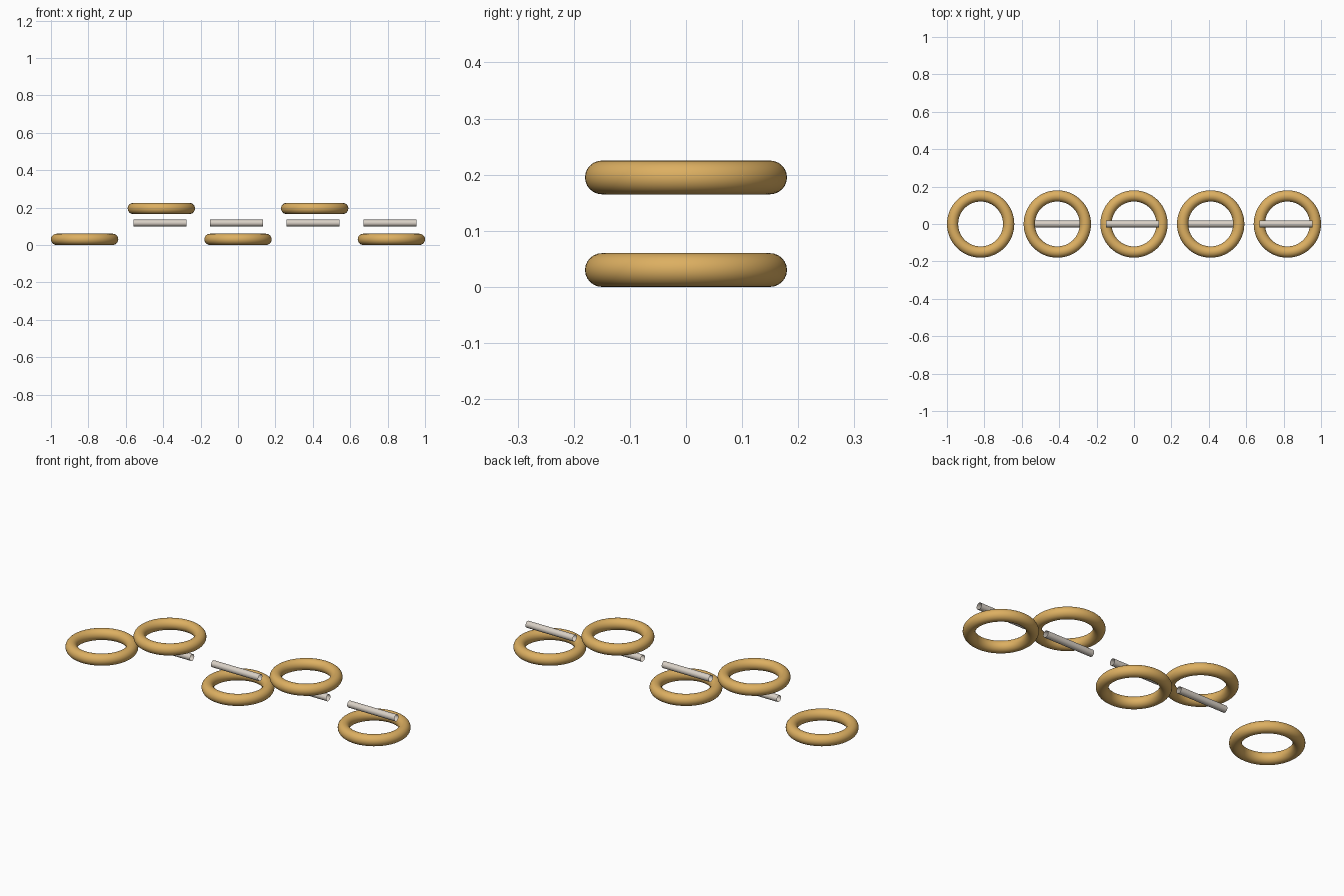
import bpy
from math import pi

cube = bpy.data.objects.get("Cube")
if cube:
    bpy.data.objects.remove(cube, do_unlink=True)


def make_material(name, rgb):
    mat = bpy.data.materials.new(name)
    mat.use_nodes = True
    color = (*rgb, 1)
    mat.diffuse_color = color
    mat.node_tree.nodes["Principled BSDF"].inputs["Base Color"].default_value = color
    return mat


def finish(name, mat):
    obj = bpy.context.object
    obj.name = name
    obj.data.materials.append(mat)
    bpy.ops.object.shade_smooth_by_angle()


gold = make_material("warm gold", (0.72, 0.43, 0.12))
silver = make_material("pale silver", (0.69, 0.63, 0.56))

SPACING = 0.41

# Five rings alternating between a lower and an upper level
for i in range(5):
    z = 0.195 if i % 2 else 0.03
    bpy.ops.mesh.primitive_torus_add(
        major_radius=0.15, minor_radius=0.03, major_segments=64, minor_segments=24,
        location=((i - 2) * SPACING, 0, z))
    finish(f"ring_{i + 1}", gold)

# Four open-ended tubes lying along x at mid height
for i in range(4):
    bpy.ops.mesh.primitive_cylinder_add(
        vertices=16, radius=0.018, depth=0.284, end_fill_type='NOTHING',
        location=((i - 1) * SPACING - 0.008, 0, 0.117), rotation=(0, pi / 2, 0))
    finish(f"connecting_tube_{i + 1}", silver)
